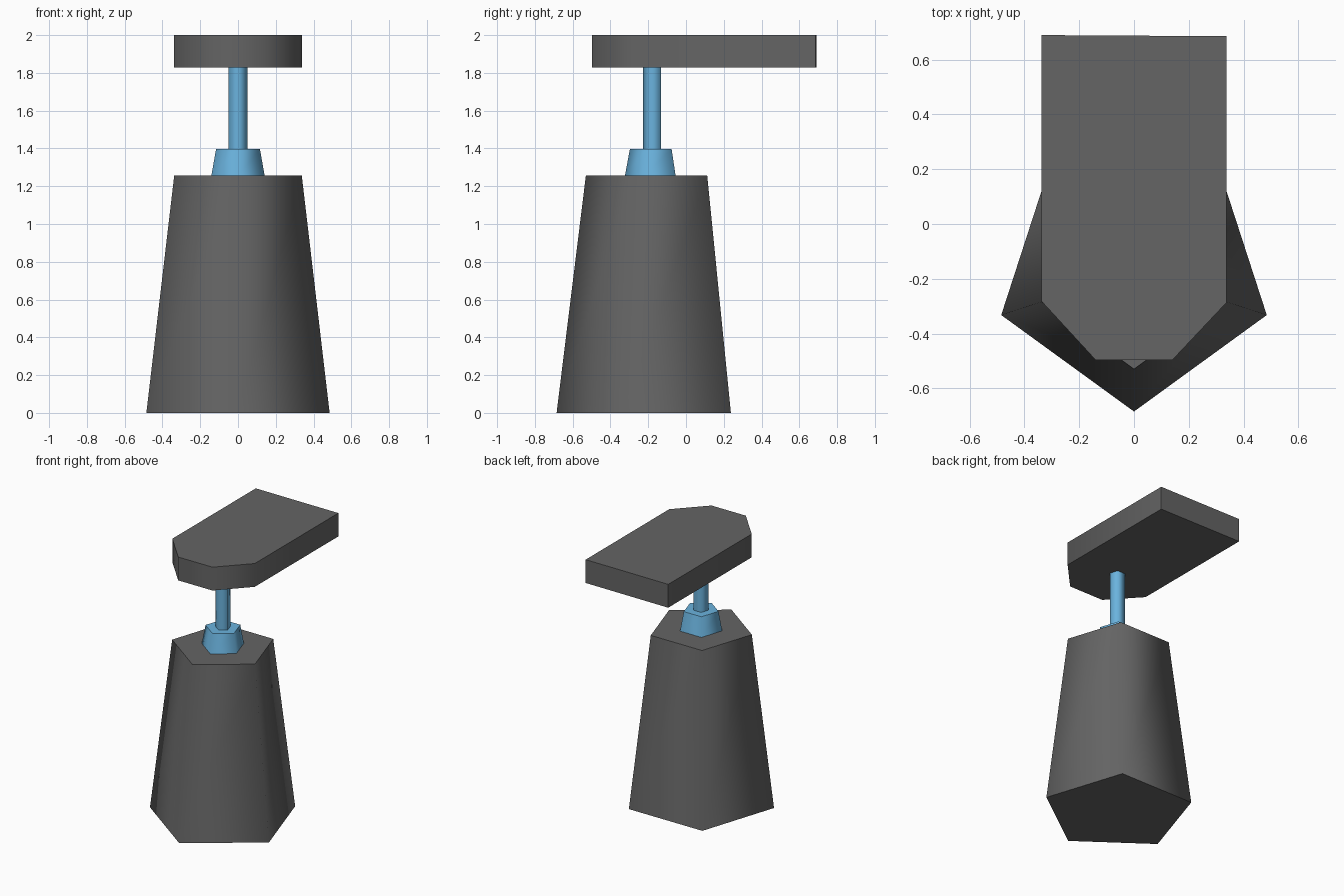
import bpy, bmesh, math

if "Cube" in bpy.data.objects:
    bpy.data.objects.remove(bpy.data.objects["Cube"])

CY = -0.175  # y of the bottle axis


def material(name, rgb):
    m = bpy.data.materials.new(name)
    m.diffuse_color = (*rgb, 1.0)
    m.use_nodes = True
    m.node_tree.nodes["Principled BSDF"].inputs["Base Color"].default_value = m.diffuse_color
    return m


dark_grey = material("dark grey", (0.128, 0.128, 0.128))
sky_blue = material("sky blue", (0.145, 0.45, 0.73))


def loft(name, lower, upper, z0, z1, mat, smooth_angle):
    """Closed solid between two outlines; side edges softer than smooth_angle are smooth."""
    bm = bmesh.new()
    a = [bm.verts.new((x, y, z0)) for x, y in lower]
    b = [bm.verts.new((x, y, z1)) for x, y in upper]
    n = len(a)
    bm.faces.new(a[::-1])
    bm.faces.new(b)
    for i in range(n):
        j = (i + 1) % n
        bm.faces.new((a[i], a[j], b[j], b[i])).smooth = True
    bm.normal_update()
    for e in bm.edges:
        e.smooth = e.calc_face_angle() < math.radians(smooth_angle)
    mesh = bpy.data.meshes.new(name)
    bm.to_mesh(mesh)
    bm.free()
    mesh.materials.append(mat)
    ob = bpy.data.objects.new(name, mesh)
    bpy.context.collection.objects.link(ob)
    return ob


def pentagon(r):
    """Five-sided ring with one corner pointing to the front."""
    angles = [math.radians(-90 + 72 * i) for i in range(5)]
    return [(r * math.cos(t), CY + r * math.sin(t)) for t in angles]


# Five-sided tapered bottle, collar and pump stem
loft("bottle_body", pentagon(0.51), pentagon(0.355), 0.0, 1.257, dark_grey, 75)
loft("collar", pentagon(0.148), pentagon(0.122), 1.257, 1.397, sky_blue, 75)
loft("pump_stem", pentagon(0.053), pentagon(0.053), 1.397, 1.828, sky_blue, 75)

# Flat pump head with bevelled front corners and a long spout to the back
head = [(-0.338, 0.69), (-0.338, -0.282), (-0.14, -0.497),
        (0.14, -0.497), (0.338, -0.287), (0.338, 0.686)]
loft("pump_head", head, head, 1.828, 2.0, dark_grey, 60)
